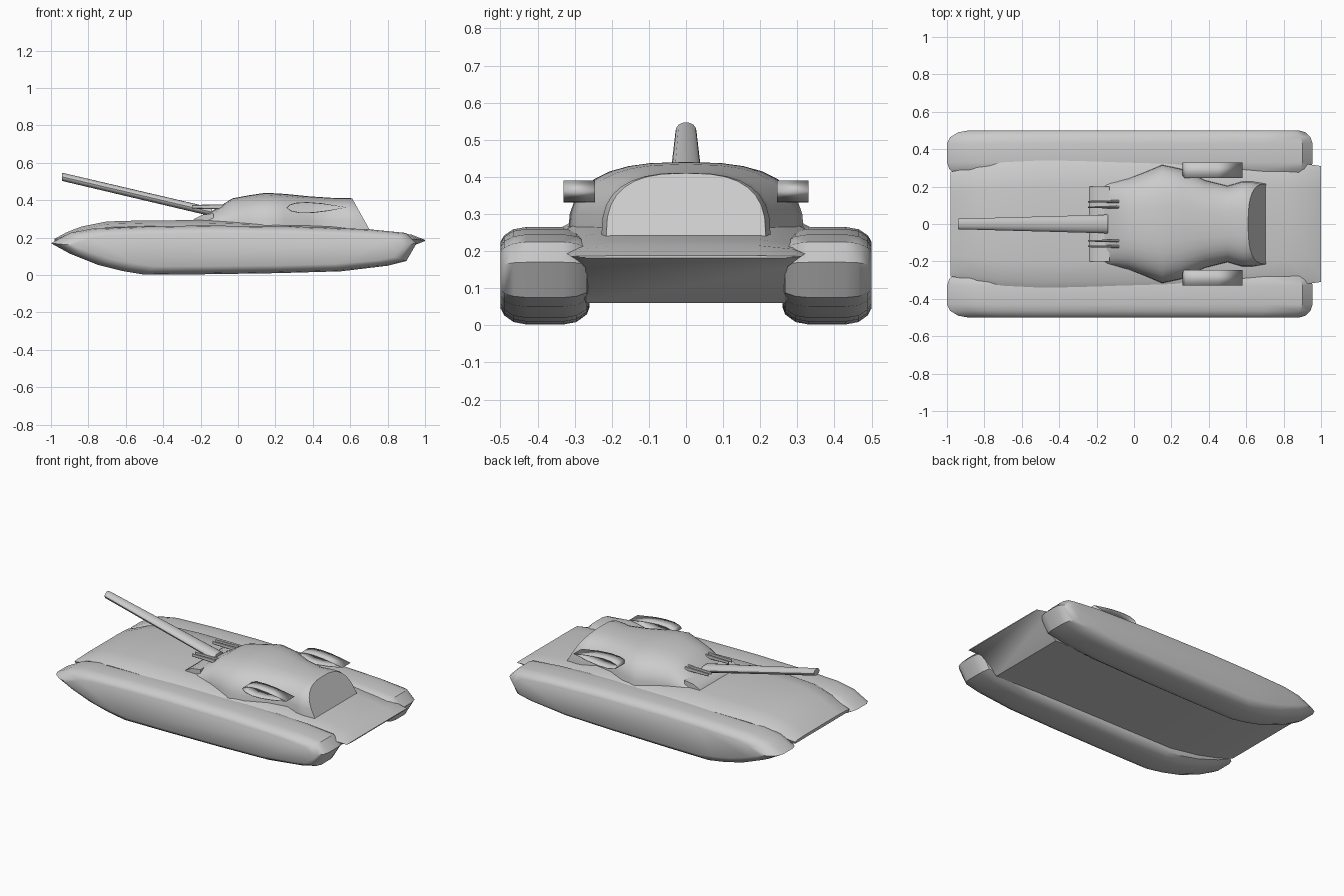
import bpy, bmesh
from math import cos, sin, pi, radians

cube = bpy.data.objects.get("Cube")
if cube:
    bpy.data.objects.remove(cube, do_unlink=True)

grey = bpy.data.materials.new("plain grey")
grey.use_nodes = True
grey.diffuse_color = (0.6, 0.6, 0.6, 1)
grey.node_tree.nodes["Principled BSDF"].inputs["Base Color"].default_value = (0.6, 0.6, 0.6, 1)


def loft(name, rings, caps=True, angle=35):
    """Skin a series of closed rings with equal point counts."""
    bm = bmesh.new()
    rows = [[bm.verts.new(p) for p in ring] for ring in rings]
    n = len(rows[0])
    for a, b in zip(rows, rows[1:]):
        for i in range(n):
            j = (i + 1) % n
            bm.faces.new((a[i], a[j], b[j], b[i]))
    if caps:
        bm.faces.new(rows[0])
        bm.faces.new(rows[-1])
    bmesh.ops.recalc_face_normals(bm, faces=bm.faces)
    mesh = bpy.data.meshes.new(name)
    bm.to_mesh(mesh)
    bm.free()
    mesh.materials.append(grey)
    obj = bpy.data.objects.new(name, mesh)
    bpy.context.collection.objects.link(obj)
    bpy.ops.object.select_all(action='DESELECT')
    obj.select_set(True)
    bpy.context.view_layer.objects.active = obj
    bpy.ops.object.shade_smooth_by_angle(angle=radians(angle))
    return obj


def oval(x, z, ry, rz, n=16, y=0):
    return [(x, y + ry * cos(2 * pi * i / n), z + rz * sin(2 * pi * i / n)) for i in range(n)]


# Track pods: side outline, shrunk towards the rounded edges
outline = [(-1, .17), (-.9, .225), (-.78, .248), (-.5, .26), (-.2, .265), (.3, .26),
           (.7, .245), (.9, .225), (.955, .17), (.9, .075), (.8, .05), (.55, .02),
           (.2, .01), (-.2, .004), (-.5, .002), (-.62, .022), (-.75, .055), (-.9, .115)]
layers = [(.26, .91, .66), (.267, .965, .8), (.295, .99, .95), (.33, 1, 1), (.43, 1, 1),
          (.465, .985, .95), (.49, .95, .82), (.5, .905, .68)]
for side, label in ((1, "back"), (-1, "front")):
    loft(label + "_track",
         [[(.2 + (x - .2) * sx, side * y, .14 + (z - .14) * sz) for x, z in outline]
          for y, sx, sz in layers])

# Hull: stations of x, bottom, top, half width
stations = [(-.98, .175, .195, .28), (-.92, .15, .23, .29), (-.84, .125, .262, .31),
            (-.7, .09, .29, .33), (-.5, .06, .296, .34), (-.2, .06, .297, .34),
            (.2, .06, .285, .34), (.6, .06, .255, .34), (.82, .06, .235, .325),
            (.93, .155, .218, .32), (1, .182, .188, .31)]
rings = []
for x, zb, zt, w in stations:
    drop = min(.035, (zt - zb) * .4)
    half = [(.27, zb), (w, zt - drop), (w * .9, zt - drop * .5), (w * .6, zt - drop * .1)]
    rings.append([(x, y, z) for y, z in half] + [(x, -y, z) for y, z in reversed(half)])
loft("hull", rings)

# Turret: domed sections of x, half width, top, lean of the section
base, steps = .24, 16
sections = [(-.2, .2, .3, .01), (-.16, .222, .335, .01), (-.09, .232, .372, 0),
            (-.03, .245, .41, 0), (.06, .28, .427, 0), (.15, .318, .44, 0),
            (.25, .297, .434, 0), (.38, .235, .421, 0), (.5, .205, .413, 0),
            (.58, .228, .411, 0), (.63, .228, .411, -.03), (.705, .215, .41, -.095)]
rings = []
for x, w, top, lean in sections:
    ring = []
    for i in range(steps + 1):
        a = pi * i / steps
        up = abs(sin(a)) ** .74
        across = abs(cos(a)) ** .74 * (1 if cos(a) > 0 else -1)
        ring.append((x + lean * up, w * across, base + (top - base) * up))
    rings.append(ring)
loft("turret", rings)

# Low collar at the turret front
loft("mantlet", [[(-.25, y, .275), (-.235, y, .3), (-.19, y, .322), (-.13, y, .33), (-.13, y, .26),
                  (-.245, y, .262)] for y in (-.2, .2)])

# Raised gun barrel
loft("barrel", [oval(-.14, .337, .05, .023), oval(-.94, .525, .028, .022)])

for side, label in ((1, "back"), (-1, "front")):
    # Thin guide rods beside the gun
    for k, y in enumerate((.09, .12)):
        loft(f"{label}_rod_{k + 1}", [oval(-.245, .365, .004, .01, 8, side * y),
                                     oval(-.08, .365, .008, .013, 8, side * y)])
    # Open teardrop ribbon on the turret flank
    drop = [(.26, .36), (.275, .376), (.31, .387), (.37, .39), (.45, .384), (.58, .362),
            (.48, .342), (.4, .332), (.33, .331), (.28, .342)]
    ribbon = loft(label + "_side_loop", [[(x, side * y, z) for x, z in drop]
                                         for y in (.245, .33)], caps=False)
    solid = ribbon.modifiers.new("thickness", 'SOLIDIFY')
    solid.thickness = .004
